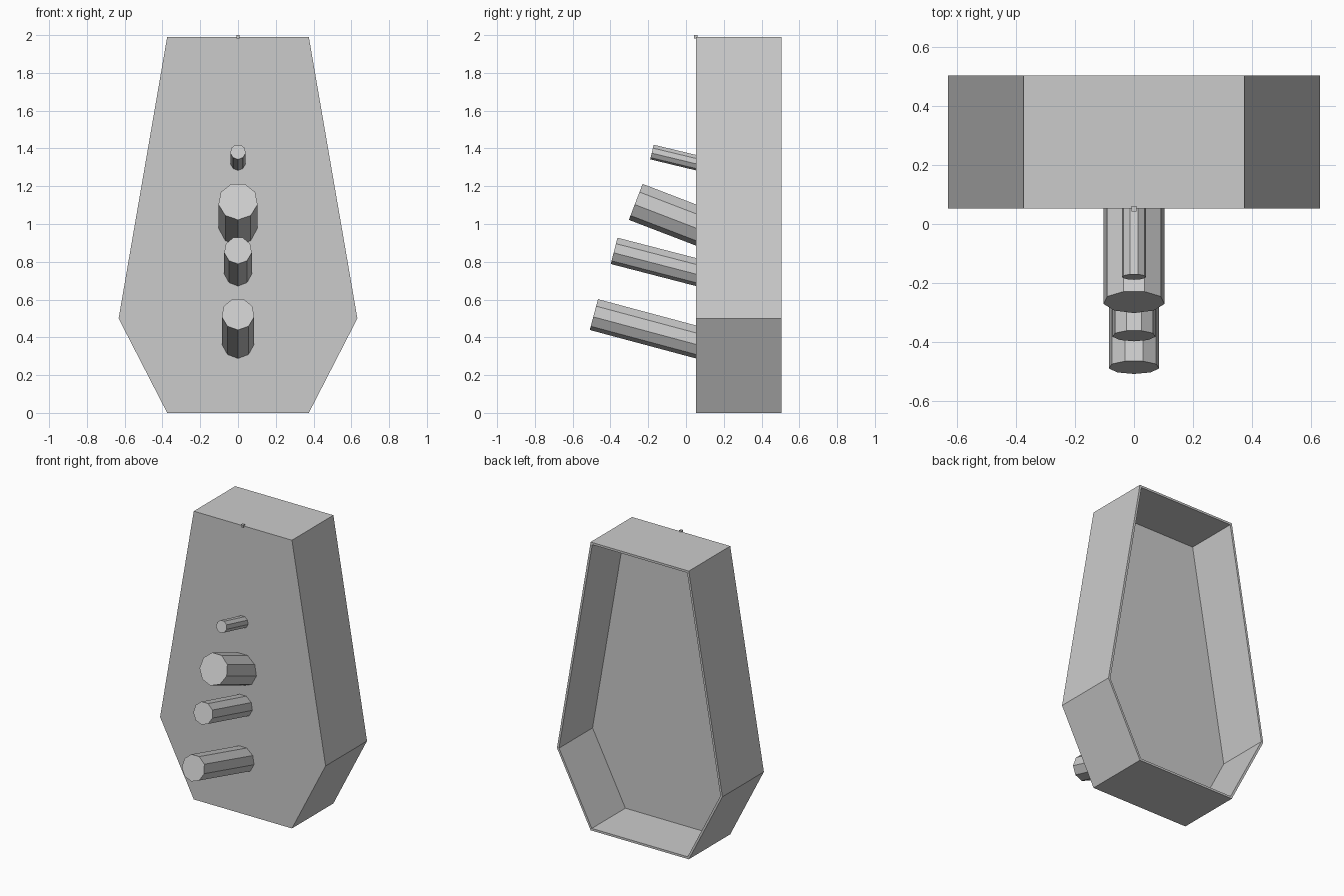
import bpy, bmesh
from math import sin, cos, radians, pi
from mathutils import Matrix, Vector

if "Cube" in bpy.data.objects:
    bpy.data.objects.remove(bpy.data.objects["Cube"])


def finish(name, bm):
    bmesh.ops.recalc_face_normals(bm, faces=bm.faces)
    mesh = bpy.data.meshes.new(name)
    bm.to_mesh(mesh)
    bm.free()
    obj = bpy.data.objects.new(name, mesh)
    bpy.context.collection.objects.link(obj)
    return obj


# Six-sided backboard: solid front slab, thin rim and recess open to the back
FRONT, BACK, RECESS, WALL = 0.053, 0.505, 0.366, 0.015
half = [(0.375, 0.0), (0.632, 0.5), (0.375, 1.99)]
outline = half + [(-x, z) for x, z in reversed(half)]
bm = bmesh.new()
back = bm.faces.new([bm.verts.new((x, BACK, z)) for x, z in outline])
ext = bmesh.ops.extrude_face_region(bm, geom=[back], use_keep_orig=True)
front_verts = [g for g in ext["geom"] if isinstance(g, bmesh.types.BMVert)]
bmesh.ops.translate(bm, verts=front_verts, vec=(0, FRONT - BACK, 0))
bmesh.ops.recalc_face_normals(bm, faces=bm.faces)
bm.faces.ensure_lookup_table()
back = max(bm.faces, key=lambda f: f.calc_center_median().y)
bmesh.ops.inset_region(bm, faces=[back], thickness=WALL, use_even_offset=True)
ext = bmesh.ops.extrude_face_region(bm, geom=[back])
floor_verts = [g for g in ext["geom"] if isinstance(g, bmesh.types.BMVert)]
bmesh.ops.translate(bm, verts=floor_verts, vec=(0, -RECESS, 0))
if back.is_valid:
    bmesh.ops.delete(bm, geom=[back], context='FACES_ONLY')
finish("backboard", bm)


# Tilted faceted pegs: tip centre (y, z), radius, upward tilt
def peg(name, y, z, radius, tilt):
    a = radians(tilt)
    axis, up, tip = Vector((0, -cos(a), sin(a))), Vector((0, sin(a), cos(a))), Vector((0, y, z))
    length = (0.095 - y) / cos(a)
    rot = Matrix((Vector((1, 0, 0)), up, axis)).transposed().to_4x4()
    mat = Matrix.Translation(tip - axis * length / 2) @ rot @ Matrix.Rotation(pi, 4, 'Z')
    bm = bmesh.new()
    bmesh.ops.create_cone(bm, cap_ends=True, segments=9, radius1=radius,
                          radius2=radius, depth=length, matrix=mat)
    finish(name, bm)


peg("lower_peg", -0.487, 0.523, 0.087, 15)
peg("middle_peg", -0.38, 0.86, 0.074, 14.5)
peg("thick_peg", -0.265, 1.12, 0.105, 21)
peg("small_peg", -0.18, 1.382, 0.041, 13.5)

# Tiny nail block on the top front edge
bm = bmesh.new()
bmesh.ops.create_cube(bm, size=0.018,
                      matrix=Matrix.Translation((0, 0.052, 1.991)))
finish("top_nail", bm)
